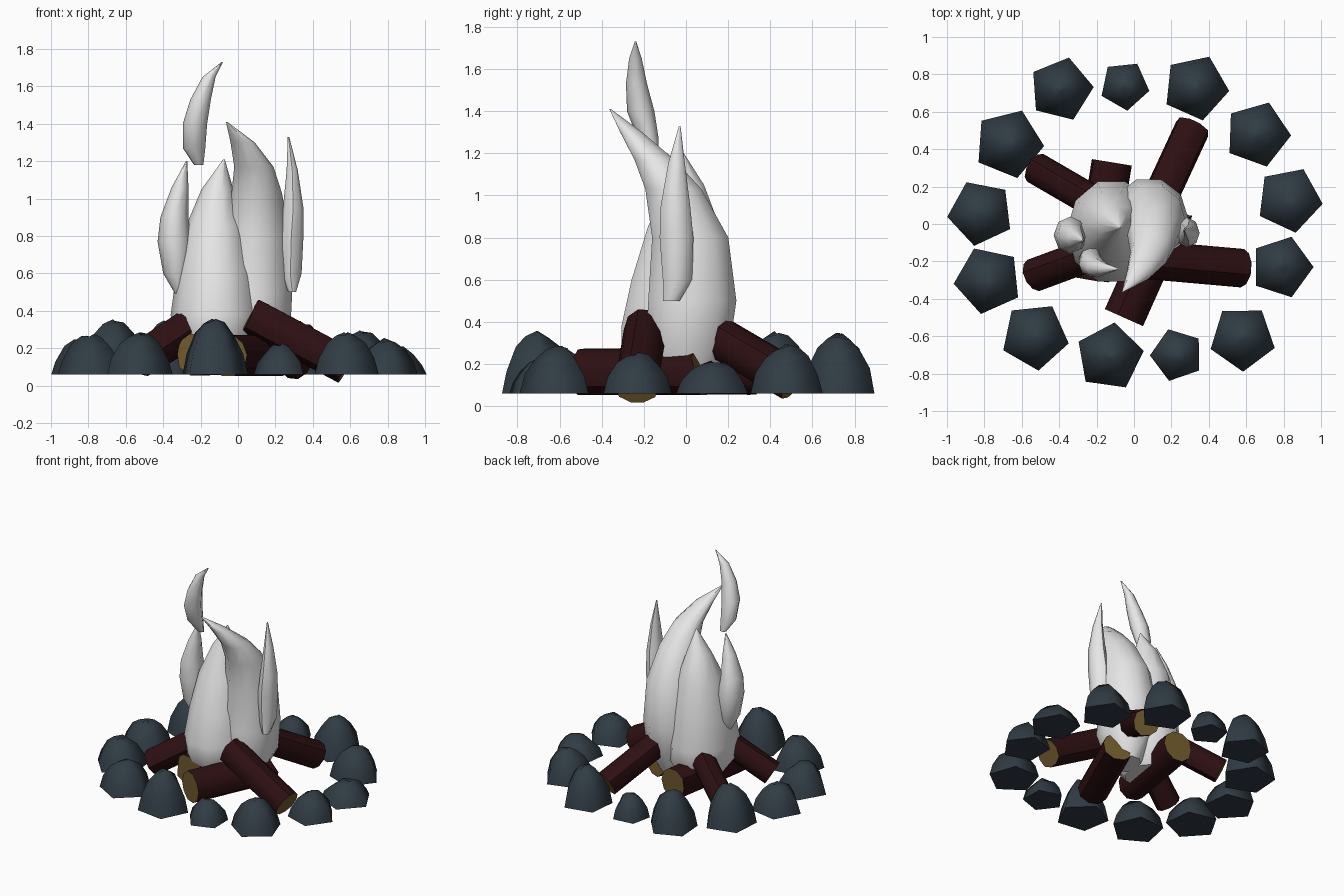
import bpy
import bmesh
import random
from math import sin, cos, pi, radians
from mathutils import Vector

random.seed(4)

default_cube = bpy.data.objects.get("Cube")
if default_cube:
    bpy.data.objects.remove(default_cube, do_unlink=True)


def make_material(name, red, green, blue):
    material = bpy.data.materials.new(name)
    material.use_nodes = True
    colour = (red, green, blue, 1)
    material.diffuse_color = colour
    shader = material.node_tree.nodes["Principled BSDF"]
    shader.inputs["Base Color"].default_value = colour
    shader.inputs["Roughness"].default_value = 0.9
    return material


flame_white = make_material("flame white", 0.8, 0.8, 0.8)
stone_slate = make_material("stone slate", 0.03, 0.045, 0.058)
bark_brown = make_material("bark brown", 0.027, 0.005, 0.006)
cut_wood_tan = make_material("cut wood tan", 0.16, 0.1, 0.025)


def finish(name, bm, materials, smooth_angle):
    """Turn a bmesh into an object that is smooth below the given angle."""
    bmesh.ops.recalc_face_normals(bm, faces=bm.faces)
    mesh = bpy.data.meshes.new(name)
    bm.to_mesh(mesh)
    bm.free()
    for material in materials:
        mesh.materials.append(material)
    mesh.shade_smooth()
    mesh.set_sharp_from_angle(angle=radians(smooth_angle))
    obj = bpy.data.objects.new(name, mesh)
    bpy.context.collection.objects.link(obj)
    return obj


def skin(bm, rings):
    """Bridge point rings with quads and cap both ends; returns the caps."""
    loops = [[bm.verts.new(point) for point in ring] for ring in rings]
    for low, high in zip(loops, loops[1:]):
        for i in range(len(low)):
            j = (i + 1) % len(low)
            bm.faces.new((low[i], low[j], high[j], high[i]))
    return [bm.faces.new(loops[0][::-1]), bm.faces.new(loops[-1])]


def ellipse(x, y, z, rx, ry, sides, turn=0):
    angles = [turn + 2 * pi * i / sides for i in range(sides)]
    return [Vector((x + rx * cos(a), y + ry * sin(a), z)) for a in angles]


def flame(name, sections, sides):
    bm = bmesh.new()
    skin(bm, [ellipse(*section, sides) for section in sections])
    finish(name, bm, [flame_white], 50)


def stone(name, x, y, radius, height, turn):
    bm = bmesh.new()
    rings = []
    for level, width in ((0, 1), (0.4, 0.87), (0.75, 0.6), (0.94, 0.32), (1, 0.06)):
        ring = ellipse(x, y, 0.06 + level * height, radius * width, radius * width,
                       5, radians(turn))
        for point in ring:
            if level:
                point.z += random.uniform(-0.012, 0.008)
        rings.append(ring)
    skin(bm, rings)
    finish(name, bm, [stone_slate], 75)


def log(name, inner, outer, radius, sides=10):
    """Rough bark cylinder with splintered inner end and pale cut faces."""
    inner, outer = Vector(inner), Vector(outer)
    axis = (outer - inner).normalized()
    side = axis.cross(Vector((0, 0, 1))).normalized()
    up = side.cross(axis)
    wobble = [random.uniform(0.93, 1.06) for _ in range(sides)]
    rings = []
    for step in (0, 0.5, 1):
        ring = []
        for i in range(sides):
            a = 2 * pi * i / sides
            point = inner.lerp(outer, step)
            point += (side * cos(a) + up * sin(a)) * radius * wobble[i]
            if step == 0:
                point -= axis * random.uniform(-0.02, 0.025)
            ring.append(point)
        rings.append(ring)
    bm = bmesh.new()
    for cap in skin(bm, rings):
        cap.material_index = 1
    finish(name, bm, [bark_brown, cut_wood_tan], 40)


# Flames: each section is x, y, z, half width, half depth
flame("main_flame", [
    (0.08, 0, 0.1, 0.1, 0.12),
    (0.09, 0.01, 0.3, 0.19, 0.21),
    (0.08, 0.03, 0.5, 0.21, 0.22),
    (0.1, 0.02, 0.8, 0.175, 0.19),
    (0.1, -0.06, 1.03, 0.135, 0.14),
    (0.085, -0.15, 1.17, 0.105, 0.1),
    (0.025, -0.26, 1.3, 0.065, 0.055),
    (-0.06, -0.36, 1.41, 0.004, 0.004)], 10)
flame("second_flame", [
    (-0.12, -0.03, 0.1, 0.12, 0.16),
    (-0.12, -0.04, 0.25, 0.23, 0.28),
    (-0.12, -0.04, 0.38, 0.24, 0.28),
    (-0.12, -0.03, 0.6, 0.21, 0.24),
    (-0.12, -0.01, 0.85, 0.16, 0.18),
    (-0.11, 0, 1.05, 0.085, 0.09),
    (-0.075, -0.02, 1.21, 0.004, 0.004)], 10)
flame("right_side_flame", [
    (-0.31, -0.06, 0.48, 0.02, 0.03),
    (-0.33, -0.06, 0.6, 0.07, 0.08),
    (-0.34, -0.06, 0.77, 0.09, 0.1),
    (-0.34, -0.07, 0.9, 0.075, 0.085),
    (-0.31, -0.08, 1.06, 0.045, 0.05),
    (-0.275, -0.09, 1.2, 0.004, 0.004)], 8)
flame("left_side_flame", [
    (0.29, -0.07, 0.5, 0.02, 0.04),
    (0.28, -0.04, 0.6, 0.06, 0.07),
    (0.285, -0.045, 0.8, 0.065, 0.08),
    (0.295, -0.05, 0.95, 0.055, 0.07),
    (0.29, -0.045, 1.15, 0.03, 0.04),
    (0.27, -0.03, 1.33, 0.004, 0.004)], 8)
flame("floating_flame", [
    (-0.21, -0.15, 1.18, 0.025, 0.02),
    (-0.235, -0.18, 1.27, 0.06, 0.05),
    (-0.23, -0.215, 1.4, 0.065, 0.065),
    (-0.2, -0.235, 1.53, 0.055, 0.05),
    (-0.155, -0.24, 1.65, 0.035, 0.03),
    (-0.085, -0.24, 1.73, 0.004, 0.004)], 8)

# Logs: two lying flat under the flames, four leaning inwards
log("flat_log_front", (0.2, 0.07, 0.165), (-0.055, -0.5, 0.165), 0.115)
log("flat_log_back", (-0.22, -0.28, 0.165), (-0.12, 0.33, 0.165), 0.113)
log("leaning_log_left_front", (0.07, -0.19, 0.37), (0.58, -0.235, 0.1), 0.105)
log("leaning_log_left_back", (0.12, 0.1, 0.36), (0.31, 0.51, 0.12), 0.098)
log("leaning_log_right_front", (-0.27, -0.17, 0.31), (-0.54, -0.27, 0.13), 0.09)
log("leaning_log_right_back", (-0.22, 0.12, 0.31), (-0.53, 0.3, 0.13), 0.09)

# Ring of stones: x, y, radius, height, turn in degrees
ring_of_stones = [
    (-0.39, 0.72, 0.175, 0.28, 4), (-0.05, 0.74, 0.135, 0.17, 60),
    (0.33, 0.73, 0.18, 0.28, 66), (0.66, 0.48, 0.18, 0.23, -2),
    (0.83, 0.13, 0.18, 0.15, 65), (0.79, -0.23, 0.17, 0.19, 0),
    (0.58, -0.61, 0.18, 0.22, 55), (0.23, -0.7, 0.145, 0.16, 37),
    (-0.13, -0.71, 0.185, 0.29, 10), (-0.53, -0.6, 0.185, 0.22, 60),
    (-0.78, -0.3, 0.185, 0.21, 42), (-0.82, 0.06, 0.18, 0.2, 43),
    (-0.67, 0.43, 0.19, 0.29, 68)]
for number, values in enumerate(ring_of_stones, 1):
    stone(f"ring_stone_{number}", *values)
